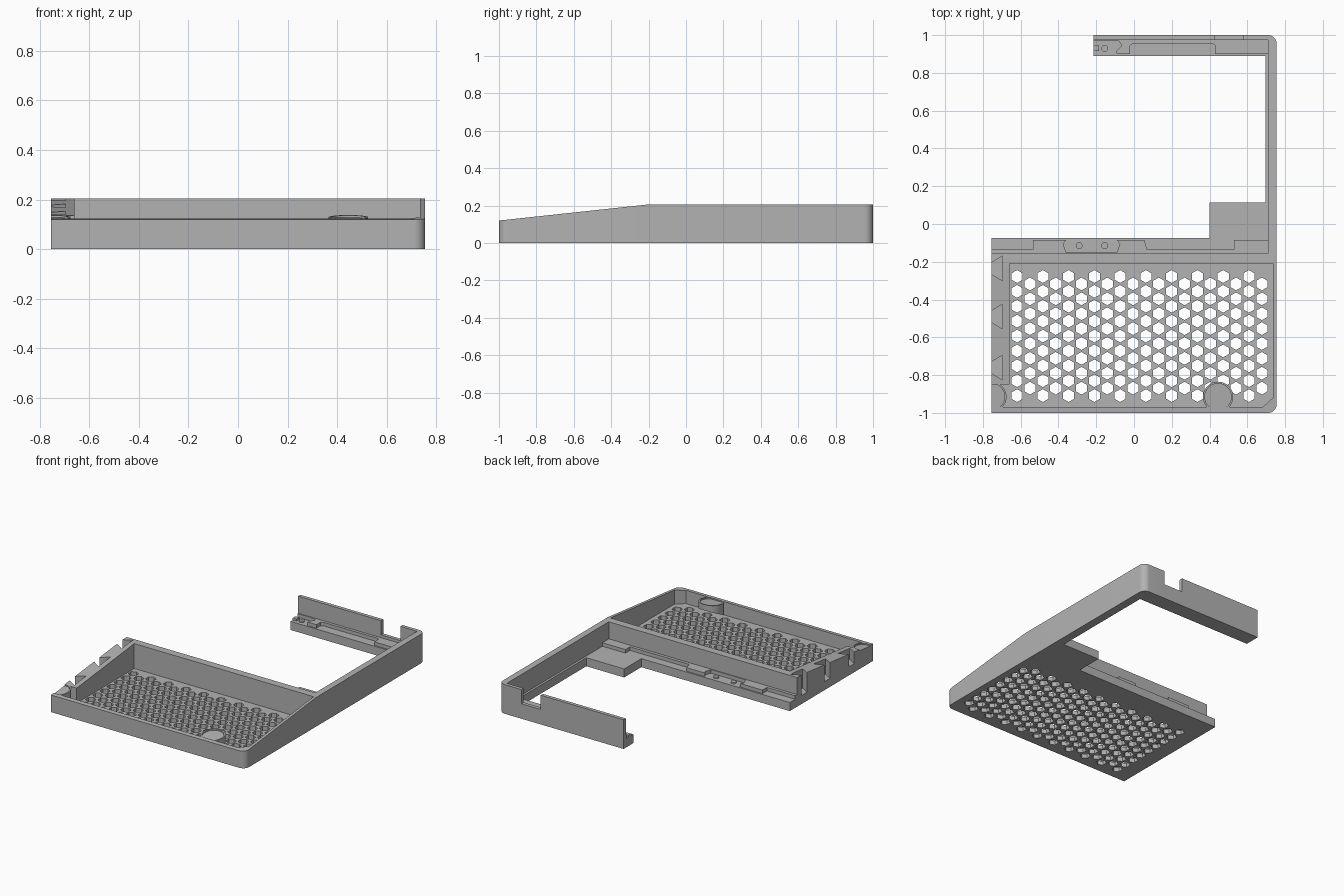
import bpy, bmesh, math

if "Cube" in bpy.data.objects:
    bpy.data.objects.remove(bpy.data.objects["Cube"])

grey = bpy.data.materials.new("grey_plastic")
grey.diffuse_color = (0.45, 0.45, 0.45, 1)
grey.use_nodes = True
grey.node_tree.nodes["Principled BSDF"].inputs["Base Color"].default_value = grey.diffuse_color


def rim(y):
    """Height of the sloping top edge."""
    return min(0.205, 0.12 + (y + 1) * 0.085 / 0.79)


def arc(cx, cy, r, a0, a1, n=10):
    return [(cx + r * math.cos(math.radians(a0 + (a1 - a0) * i / n)),
             cy + r * math.sin(math.radians(a0 + (a1 - a0) * i / n))) for i in range(n + 1)]


def circle(cx, cy, r, n=40):
    return arc(cx, cy, r, 0, 360, n)[:-1]


def slab(name, loops, z0, z1, top=None, bottom=None):
    """Extrude outlines (later loops are holes); top and bottom may follow functions of y."""
    cu = bpy.data.curves.new(name, 'CURVE')
    cu.dimensions, cu.fill_mode, cu.extrude = '2D', 'BOTH', (z1 - z0) / 2
    for loop in loops:
        sp = cu.splines.new('POLY')
        sp.points.add(len(loop) - 1)
        for p, (x, y) in zip(sp.points, loop):
            p.co = (x, y, 0, 1)
        sp.use_cyclic_u = True
    tmp = bpy.data.objects.new(name + "_outline", cu)
    bpy.context.collection.objects.link(tmp)
    dg = bpy.context.evaluated_depsgraph_get()
    me = bpy.data.meshes.new_from_object(tmp.evaluated_get(dg))
    bpy.data.objects.remove(tmp)
    bm = bmesh.new()
    bm.from_mesh(me)
    bmesh.ops.remove_doubles(bm, verts=bm.verts, dist=1e-5)
    if top:
        bmesh.ops.bisect_plane(bm, geom=bm.verts[:] + bm.edges[:] + bm.faces[:],
                               plane_co=(0, -0.21, 0), plane_no=(0, 1, 0))
    for v in bm.verts:
        if v.co.z > 0:
            v.co.z = top(v.co.y) if top else z1
        else:
            v.co.z = bottom(v.co.y) if bottom else z0
    bmesh.ops.recalc_face_normals(bm, faces=bm.faces)
    bm.to_mesh(me)
    bm.free()
    me.name = name
    me.materials.clear()
    me.materials.append(grey)
    ob = bpy.data.objects.new(name, me)
    bpy.context.collection.objects.link(ob)
    return ob


def box(name, x0, x1, y0, y1, z0, z1):
    return slab(name, [[(x0, y0), (x1, y0), (x1, y1), (x0, y1)]], z0, z1)


# Perforated tray floor
holes = []
for c in range(20):
    for r in range(9 - c % 2):
        x, y = -0.619 + c * 0.0682, -0.278 - (r + 0.5 * (c % 2)) * 0.0788
        holes.append(arc(x, y, 0.034, 30, 330, 5))
floor = [(-.755, -.97), (.68, -.97), (.735, -.92), (.735, -.21),
         (-.66, -.21), (-.66, -.85), (-.755, -.85)]
slab("tray_floor", [floor] + holes, 0, 0.03)

# Outer wall: front, right side and start of the back
outer = ([(-.755, -1)] + arc(.71, -.955, .045, -90, 0) + arc(.71, .955, .045, 0, 90)
         + [(.58, 1), (.58, .975), (.71, .975), (.71, -.156), (.735, -.156),
            (.735, -.92), (.68, -.97), (-.755, -.97)])
slab("outer_wall", [outer], 0, 0.2, rim)

# Rest of the back wall, with a cable notch
box("back_wall_notch_sill", .43, .58, .975, 1, 0, 0.105)
box("back_wall", -.215, .43, .975, 1, 0, 0.205)

# Left wall and cross wall, with dovetail slots open to the left
base = [(-.755, -.85), (-.66, -.85), (-.66, -.21), (.735, -.21), (.735, -.156), (-.755, -.156)]
slab("left_and_cross_wall_base", [base], 0, 0.06)
slotted = base[:]
for y in (-.235, -.49, -.76):
    slotted += [(-.755, y + .03), (-.695, y + .066), (-.695, y - .066), (-.755, y - .03)]
slab("left_and_cross_wall", [slotted], 0.06, 0.2, rim)

# C-shaped ledge: cross ledge, corner block, side strip and back arm
ledge = [(-.755, -.156), (.71, -.156), (.71, .975), (-.215, .975), (-.215, .89),
         (.695, .89), (.695, .115), (.40, .115), (.40, -.075), (-.755, -.075)]
slab("ledge", [ledge], 0, 0.06)

# Raised steps on the ledge, leaving connector pockets
cross_step = [(-.755, -.156), (-.755, -.135), (-.535, -.135), (-.535, -.085), (-.36, -.085),
              (-.375, -.105), (-.36, -.15), (-.09, -.15), (-.075, -.105), (-.09, -.085),
              (.055, -.085), (.07, -.135), (.53, -.135), (.53, -.085), (.71, -.085), (.71, -.156)]
slab("cross_ledge_step", [cross_step], 0.06, 0.085)
arm_step = [(-.215, .975), (-.215, .968), (-.08, .968), (-.065, .945), (-.095, .915),
            (-.09, .90), (-.02, .90), (-.02, .945), (-.005, .955), (.415, .955), (.43, .945),
            (.43, .90), (.71, .90), (.71, .975)]
slab("arm_ledge_step", [arm_step], 0.06, 0.085)

# Connector pegs and arm end clip
for i, (x, y) in enumerate([(-.29, -.115), (-.155, -.115), (-.155, .93)]):
    slab(f"connector_peg_{i + 1}", [circle(x, y, .018, 20)], 0.06, 0.07)
box("arm_end_clip", -.215, -.185, .915, .945, 0.06, 0.075)

# Round magnet seat by the front wall, tapering back underneath
under = lambda y: 0.03 + max(0, y + 0.97) * 0.5
slab("front_seat_ring", [circle(.445, -.915, .08), circle(.445, -.915, .07)], 0.03, 0.13, rim, under)
slab("front_seat_disc", [circle(.445, -.915, .07)], 0.03, 0.12, lambda y: rim(y) - 0.008, under)

# Half-round seat at the left corner
half = arc(-.755, -.915, .08, -43, 90, 20)
inner = arc(-.755, -.915, .07, 90, -52, 20)
slab("corner_seat_ring", [half + inner], 0.03, 0.13, rim)
slab("corner_seat_disc", [[(-.755, -.97)] + inner[::-1]], 0.03, 0.12, lambda y: rim(y) - 0.008)

# Smooth the rounded parts, keep edges sharp
for ob in bpy.context.scene.objects:
    ob.select_set(True)
    bpy.context.view_layer.objects.active = ob
bpy.ops.object.shade_smooth_by_angle(angle=math.radians(30))
